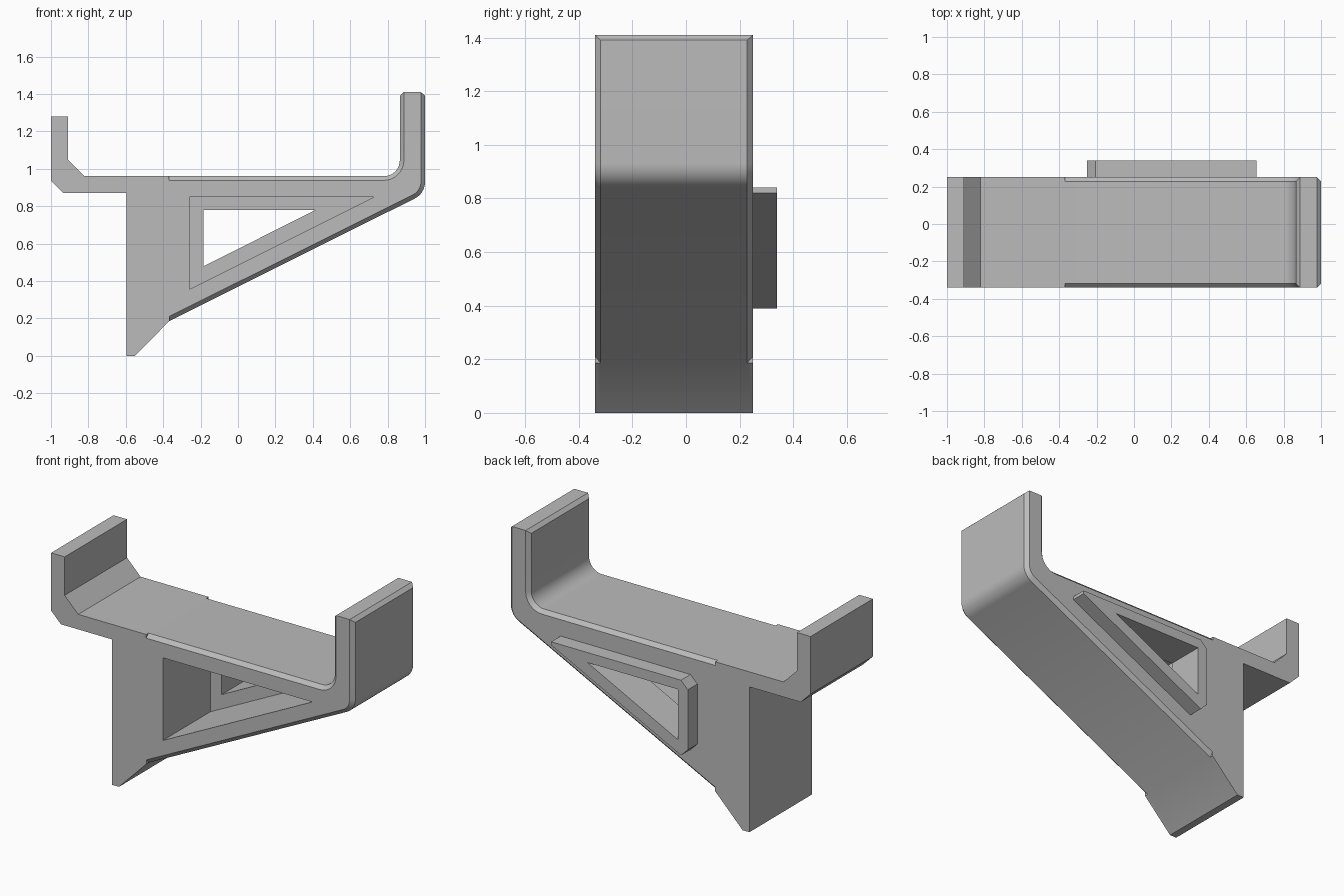
import bpy, bmesh
from math import sin, cos, radians

cube = bpy.data.objects.get("Cube")
if cube:
    bpy.data.objects.remove(cube, do_unlink=True)

grey = bpy.data.materials.new("plain grey")
grey.use_nodes = True
grey.diffuse_color = (0.5, 0.5, 0.5, 1)
grey.node_tree.nodes["Principled BSDF"].inputs["Base Color"].default_value = (0.5, 0.5, 0.5, 1)


def loft(name, rings):
    """Closed solid through (y, [(x, z), ...]) rings of equal length."""
    bm = bmesh.new()
    loops = [[bm.verts.new((x, y, z)) for x, z in pts] for y, pts in rings]
    n = len(loops[0])
    for a, b in zip(loops, loops[1:]):
        for i in range(n):
            j = (i + 1) % n
            bm.faces.new((a[i], a[j], b[j], b[i]))
    bm.faces.new(loops[0])
    bm.faces.new(loops[-1])
    bmesh.ops.remove_doubles(bm, verts=bm.verts[:], dist=1e-5)
    bmesh.ops.recalc_face_normals(bm, faces=bm.faces[:])
    mesh = bpy.data.meshes.new(name)
    bm.to_mesh(mesh)
    bm.free()
    mesh.materials.append(grey)
    obj = bpy.data.objects.new(name, mesh)
    bpy.context.collection.objects.link(obj)
    return obj


def prism(name, y0, y1, pts):
    return loft(name, [(y0, pts), (y1, pts)])


def arc(cx, cz, r, start, end, steps=10):
    angles = [radians(start + (end - start) * i / steps) for i in range(steps + 1)]
    return [(cx + r * cos(a), cz + r * sin(a)) for a in angles]


def outline(c):
    """Bracket outline; c insets the chamfered stretch of the edge."""
    return ([(-1, 0.935), (-1, 1.28), (-0.91, 1.28), (-0.91, 1.05), (-0.82, 0.96),
             (-0.37, 0.96), (-0.37, 0.96 - c)]
            + arc(0.78, 1.045, 0.085 + c, -90, 0)
            + [(0.865 + c, 1.39 + c), (0.887, 1.41), (0.978, 1.41), (1 - c, 1.39 + c)]
            + arc(0.9, 0.93, 0.1 - c, 0, -63.4)
            + [(-0.367, 0.186 + 1.12 * c), (-0.367, 0.186), (-0.55, 0), (-0.595, 0),
               (-0.595, 0.87), (-0.935, 0.87)])


def combine(target, other, operation):
    mod = target.modifiers.new(operation.lower(), 'BOOLEAN')
    mod.object, mod.operation, mod.solver = other, operation, 'EXACT'
    bpy.context.view_layer.objects.active = target
    bpy.ops.object.modifier_apply(modifier=mod.name)
    bpy.data.objects.remove(other, do_unlink=True)


# Bracket body with hooked ends and chamfered sides
full, inset = outline(0), outline(0.022)
# Points at the tip of the tall arm meet the end cap without an inset
inset = [(x, min(z, 1.41)) for x, z in inset]
bracket = loft("wall_bracket", [(-0.34, inset), (-0.318, full), (0.228, full), (0.25, inset)])

# Raised triangular key on the back
key = prism("back_key", 0.2, 0.34, [
    (-0.25, 0.435), (-0.25, 0.795), (-0.205, 0.84), (0.655, 0.84), (0.655, 0.82), (-0.205, 0.39)])
combine(bracket, key, 'UNION')

# Deep triangular socket in the front
socket = prism("front_socket", -0.5, 0.11, [(-0.26, 0.355), (-0.26, 0.85), (0.73, 0.85)])
combine(bracket, socket, 'DIFFERENCE')

# Smaller triangular opening through the back wall
opening = prism("through_opening", 0, 0.5, [(-0.185, 0.478), (-0.185, 0.78), (0.415, 0.78)])
combine(bracket, opening, 'DIFFERENCE')

bpy.ops.object.select_all(action='DESELECT')
bracket.select_set(True)
bpy.context.view_layer.objects.active = bracket
bpy.ops.object.shade_smooth_by_angle(angle=radians(20))
